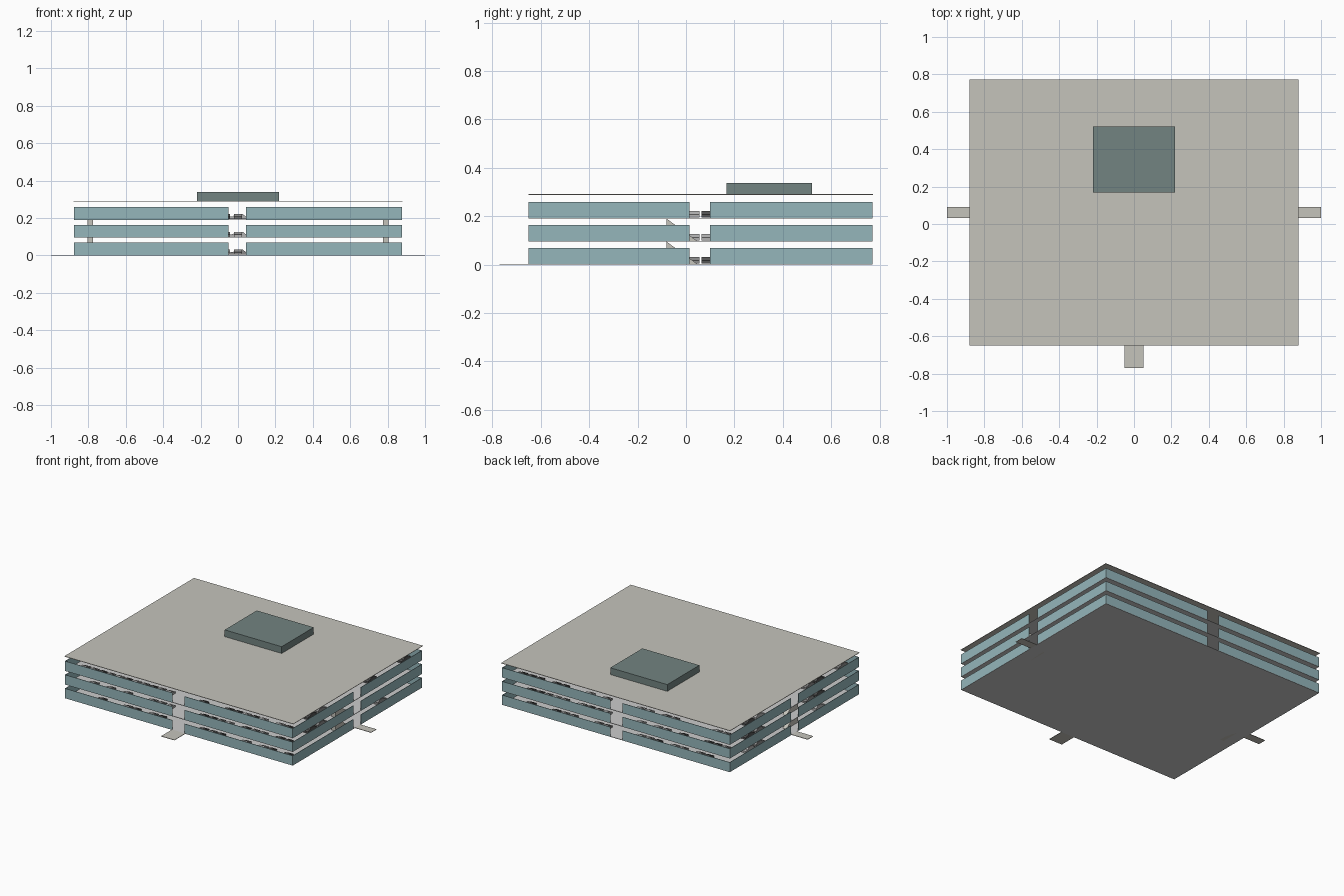
import bpy, bmesh, random

if "Cube" in bpy.data.objects:
    bpy.data.objects.remove(bpy.data.objects["Cube"])

random.seed(4)


def material(name, rgb):
    m = bpy.data.materials.new(name)
    m.diffuse_color = (*rgb, 1)
    m.use_nodes = True
    m.node_tree.nodes["Principled BSDF"].inputs["Base Color"].default_value = m.diffuse_color
    return m


BLUE = material("blue_panel", (0.30, 0.47, 0.50))
STONE = material("pale_concrete", (0.56, 0.55, 0.50))
SLATE = material("slate", (0.17, 0.23, 0.22))
CARS = [material("car_dark", (0.09, 0.09, 0.09)),
        material("car_grey", (0.25, 0.25, 0.25)),
        material("car_light", (0.45, 0.45, 0.45))]


def finish(name, bm, mat=None):
    bmesh.ops.recalc_face_normals(bm, faces=bm.faces)
    me = bpy.data.meshes.new(name)
    bm.to_mesh(me)
    bm.free()
    ob = bpy.data.objects.new(name, me)
    bpy.context.collection.objects.link(ob)
    if mat:
        me.materials.append(mat)
    return ob


def add_box(bm, x0, x1, y0, y1, z0, z1):
    v = bmesh.ops.create_cube(bm, size=1)["verts"]
    bmesh.ops.scale(bm, vec=(x1 - x0, y1 - y0, z1 - z0), verts=v)
    bmesh.ops.translate(bm, vec=((x0 + x1) / 2, (y0 + y1) / 2, (z0 + z1) / 2), verts=v)


def box(name, *b, mat=None):
    bm = bmesh.new()
    add_box(bm, *b)
    return finish(name, bm, mat)


def prism(name, profile, x0, x1, mat=None):
    # profile in the y-z plane, extruded along x
    bm = bmesh.new()
    f = bm.faces.new([bm.verts.new((x0, y, z)) for y, z in profile])
    r = bmesh.ops.extrude_face_region(bm, geom=[f])["geom"]
    bmesh.ops.translate(bm, vec=(x1 - x0, 0, 0),
                        verts=[e for e in r if isinstance(e, bmesh.types.BMVert)])
    return finish(name, bm, mat)


X, Y0, Y1, T = 0.876, -0.65, 0.77, 0.003
GX0, GX1, GY0, GY1 = -0.05, 0.042, 0.015, 0.10
LEVELS = (0.0, 0.095, 0.19)

# one low car: side profile swept across its width, pointing along y
CAR = ((-.048, .004), (.048, .004), (.048, .016), (.026, .019),
       (.014, .031), (-.026, .031), (-.04, .019), (-.048, .018))
car_meshes = []
for m in CARS:
    o = prism("car", CAR, -0.021, 0.021, m)
    car_meshes.append(o.data)
    bpy.data.objects.remove(o)


def car(x, y, z, turn):
    o = bpy.data.objects.new("parked_car", random.choice(car_meshes))
    bpy.context.collection.objects.link(o)
    o.location = (x, y, z)
    o.rotation_euler.z = turn


for i, z in enumerate(LEVELS):
    # deck
    box(f"deck_{i}", -X, X, Y0, Y1, z, z + T)

    # parapet panels with an opening in the middle of every side
    bm = bmesh.new()
    zt = z + 0.068
    for y in (Y0, Y1 - T):
        add_box(bm, -X, GX0, y, y + T, z, zt)
        add_box(bm, GX1, X, y, y + T, z, zt)
    for x in (-X, X - T):
        add_box(bm, x, x + T, Y0, GY0, z, zt)
        add_box(bm, x, x + T, GY1, Y1, z, zt)
    finish(f"parapet_{i}", bm, BLUE)

    # rows of parked cars
    for y, turn in ((-0.58, 0), (-0.33, 3.14159), (-0.22, 0),
                    (0.33, 3.14159), (0.44, 0), (0.70, 3.14159)):
        for k in range(-12, 13):
            edge = abs(y) > 0.55
            if (edge and abs(k) < 2) or random.random() < 0.3:
                continue
            car(k * 0.065, y, z, turn)
    for y in (0.035, 0.085):
        car(0.0, y, z, 1.5708)

# stair wedges joining the decks
for z in LEVELS[:2]:
    for s in (-1, 1):
        prism("stair", ((-0.08, z), (0.05, z), (-0.08, z + 0.095)),
              s * 0.79 - 0.014, s * 0.79 + 0.014, STONE)

# roof sheet and rooftop plant room
box("roof", -0.88, 0.88, Y0, Y1 + 0.003, 0.288, 0.291, mat=STONE)
box("plant_room", -0.22, 0.218, 0.168, 0.52, 0.291, 0.338, mat=SLATE)

# driveway aprons
box("front_apron", -0.052, 0.05, -0.77, Y0, 0, T, mat=STONE)
box("left_apron", -1, -X, 0.033, 0.092, 0, T, mat=STONE)
box("right_apron", X, 1, 0.033, 0.092, 0, T, mat=STONE)
